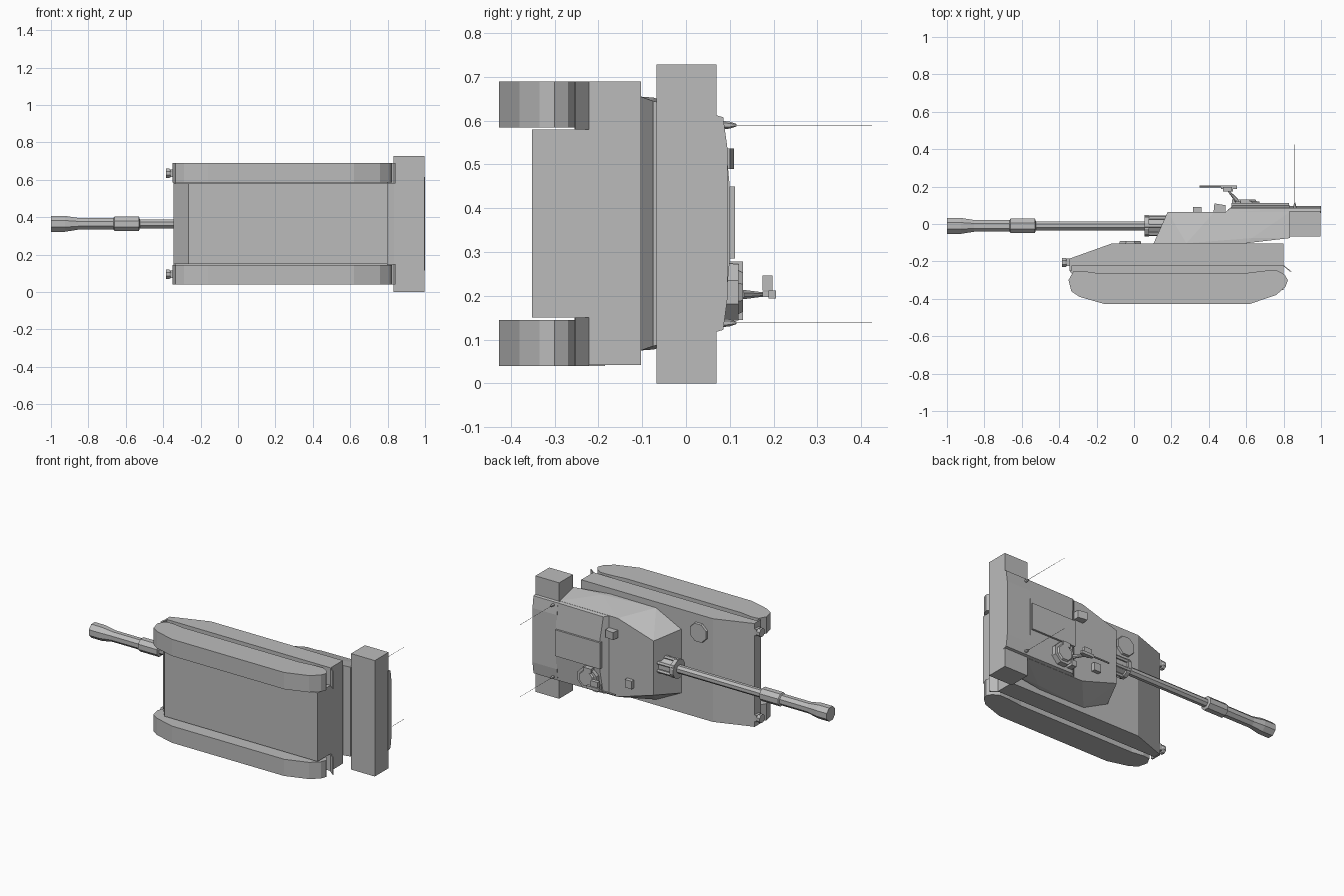
import bpy, bmesh, math
from mathutils import Vector, Matrix

if "Cube" in bpy.data.objects:
    bpy.data.objects.remove(bpy.data.objects["Cube"])

grey = bpy.data.materials.new("plain_grey")
grey.use_nodes = True
COLOR = (0.5, 0.5, 0.5, 1)
grey.diffuse_color = COLOR
grey.node_tree.nodes["Principled BSDF"].inputs["Base Color"].default_value = COLOR

MID = 0.365  # middle plane of the vehicle, which lies on its side


def finish(bm, name):
    bmesh.ops.recalc_face_normals(bm, faces=bm.faces)
    mesh = bpy.data.meshes.new(name)
    bm.to_mesh(mesh)
    bm.free()
    mesh.materials.append(grey)
    ob = bpy.data.objects.new(name, mesh)
    bpy.context.collection.objects.link(ob)
    return ob


def prism(name, profile, z0, z1):
    """Extrude an xy outline along z."""
    bm = bmesh.new()
    face = bm.faces.new([bm.verts.new((x, y, z0)) for x, y in profile])
    new = bmesh.ops.extrude_face_region(bm, geom=[face])["geom"]
    verts = [v for v in new if isinstance(v, bmesh.types.BMVert)]
    bmesh.ops.translate(bm, verts=verts, vec=(0, 0, z1 - z0))
    return finish(bm, name)


def box(name, x, y, z):
    return prism(name, [(x[0], y[0]), (x[1], y[0]), (x[1], y[1]), (x[0], y[1])], *z)


def shell(name, points):
    """Convex solid from (x, y, half width), symmetric about the middle plane."""
    bm = bmesh.new()
    for x, y, h in points:
        for s in (-1, 1):
            bm.verts.new((x, y, MID + s * h))
    res = bmesh.ops.convex_hull(bm, input=bm.verts)
    bmesh.ops.delete(bm, geom=res["geom_interior"], context='VERTS')
    bmesh.ops.dissolve_limit(bm, angle_limit=0.02, verts=bm.verts, edges=bm.edges)
    return finish(bm, name)


def turned(name, stations, origin, axis, sides=8):
    """Closed turned solid: (distance, radius) stations along an axis."""
    bm = bmesh.new()
    turn = Vector((0, 0, 1)).rotation_difference(Vector(axis)).to_matrix()
    rings = []
    for d, r in stations:
        ring = []
        for i in range(sides):
            a = 2 * math.pi * (i + 0.5) / sides
            p = turn @ Vector((r * math.cos(a), r * math.sin(a), d))
            ring.append(bm.verts.new(p + Vector(origin)))
        rings.append(ring)
    for a, b in zip(rings, rings[1:]):
        for i in range(sides):
            j = (i + 1) % sides
            bm.faces.new((a[i], a[j], b[j], b[i]))
    bm.faces.new(rings[0])
    bm.faces.new(rings[-1])
    return finish(bm, name)


# Hull: sponson block with sloped nose, and the lower tub between the tracks
prism("upper_hull", [(-0.345, -0.225), (0.8, -0.225), (0.8, -0.103),
                     (-0.115, -0.103), (-0.345, -0.185)], 0.042, 0.69)
prism("lower_hull", [(-0.265, -0.352), (0.8, -0.352), (0.8, -0.22),
                     (-0.345, -0.22), (-0.345, -0.25)], 0.15, 0.58)
turned("driver_hatch", [(0, 0.064), (0.015, 0.06)], (-0.02, -0.105, 0.58), (0, 1, 0))

# Tracks, mud flaps and headlights, one set per side
track = [(-0.35, -0.3), (-0.335, -0.36), (-0.29, -0.39), (-0.16, -0.427),
         (0.62, -0.427), (0.76, -0.38), (0.81, -0.335), (0.823, -0.3),
         (0.805, -0.27), (0.765, -0.248), (0.7, -0.25), (0.6, -0.262),
         (-0.2, -0.262), (-0.28, -0.25), (-0.325, -0.255)]
for side, s in (("right", -1), ("left", 1)):
    def span(a, b):
        return tuple(sorted((MID + s * a, MID + s * b)))
    prism(side + "_track", track, *span(0.22, 0.325))
    prism(side + "_mud_flap", [(0.795, -0.222), (0.802, -0.222), (0.842, -0.253),
                               (0.835, -0.255)], *span(0.215, 0.325))
    prism(side + "_front_fender", [(-0.345, -0.185), (-0.335, -0.185),
                                   (-0.335, -0.25), (-0.345, -0.25)], *span(0.215, 0.325))
    box(side + "_lamp_bracket", (-0.36, -0.34), (-0.225, -0.185), span(0.25, 0.29))
    turned(side + "_headlight", [(0, 0.018), (0.012, 0.027), (0.03, 0.027)],
           (-0.355, -0.206, MID + s * 0.27), (-1, 0, 0))

# Turret body, raised rear roof and stowage bustle
shell("turret_body", [(0.105, -0.103, 0.2), (0.28, -0.103, 0.288), (0.6, -0.103, 0.29),
                      (0.63, -0.075, 0.288), (0.835, -0.075, 0.28), (0.835, 0.065, 0.248),
                      (0.43, 0.065, 0.247), (0.18, 0.065, 0.17)])
shell("rear_roof", [(0.485, 0.06, 0.247), (0.835, 0.06, 0.248), (0.515, 0.085, 0.24),
                    (0.835, 0.085, 0.243), (0.53, 0.1, 0.085), (0.835, 0.1, 0.085)])
box("roof_panel", (0.52, 0.83), (0.09, 0.112), (0.285, 0.45))
box("rear_stowage_box", (0.832, 0.997), (-0.067, 0.07), (0, 0.728))
shell("bustle_roof", [(0.83, 0.06, 0.25), (1, 0.06, 0.25), (0.83, 0.085, 0.243),
                      (1, 0.085, 0.243), (0.83, 0.095, 0.17), (1, 0.095, 0.17)])

# Gun with sleeve and flared muzzle
gun = (0, -0.01, MID)
turned("gun_barrel", [(-0.15, 0.026), (0.525, 0.026), (0.53, 0.042), (0.66, 0.042),
                      (0.665, 0.034), (0.855, 0.034), (0.925, 0.046), (1, 0.046)],
       gun, (-1, 0, 0))
turned("gun_mantlet", [(-0.2, 0.045), (-0.055, 0.045)], gun, (-1, 0, 0), 12)
turned("mantlet_collar", [(-0.08, 0.06), (-0.055, 0.06)], gun, (-1, 0, 0), 12)
for i in range(6):
    a = math.radians(60 * i + 30)
    turned("mantlet_rod_%d" % (i + 1), [(-0.19, 0.012), (-0.06, 0.012)],
           (0, -0.01 + 0.05 * math.cos(a), MID + 0.05 * math.sin(a)), (-1, 0, 0), 6)

# Roof sights
box("small_sight", (0.315, 0.362), (0.06, 0.09), (0.205, 0.255))
prism("main_sight", [(0.425, 0.06), (0.49, 0.06), (0.49, 0.1), (0.43, 0.11)], 0.49, 0.537)

# Commander's cupola with periscope blocks and machine gun
turned("cupola", [(0, 0.072), (0.05, 0.07)], (0.605, 0.07, 0.208), (0, 1, 0))
turned("cupola_lid", [(0, 0.055), (0.012, 0.048)], (0.605, 0.118, 0.208), (0, 1, 0))
box("cupola_front_block", (0.525, 0.56), (0.085, 0.13), (0.145, 0.18))
box("cupola_side_block", (0.57, 0.62), (0.085, 0.13), (0.25, 0.278))
turned("machine_gun_post", [(0, 0.012), (0.07, 0.005)], (0.55, 0.125, 0.203),
       (-0.65, 0.75, 0))
box("machine_gun_body", (0.465, 0.55), (0.188, 0.206), (0.194, 0.212))
turned("machine_gun_barrel", [(0, 0.005), (0.12, 0.005)], (0.47, 0.2, 0.203), (-1, 0, 0), 6)
box("ammunition_box", (0.475, 0.525), (0.175, 0.198), (0.212, 0.246))
box("machine_gun_cradle", (0.48, 0.53), (0.175, 0.19), (0.197, 0.21))

# Whip antennas
for n, z in (("right", 0.138), ("left", 0.59)):
    turned(n + "_antenna_base", [(0, 0.01), (0.02, 0.008), (0.035, 0.003)],
           (0.86, 0.08, z), (0, 1, 0), 6)
    turned(n + "_antenna", [(0, 0.0012), (0.32, 0.0008)], (0.86, 0.105, z), (0, 1, 0), 4)
